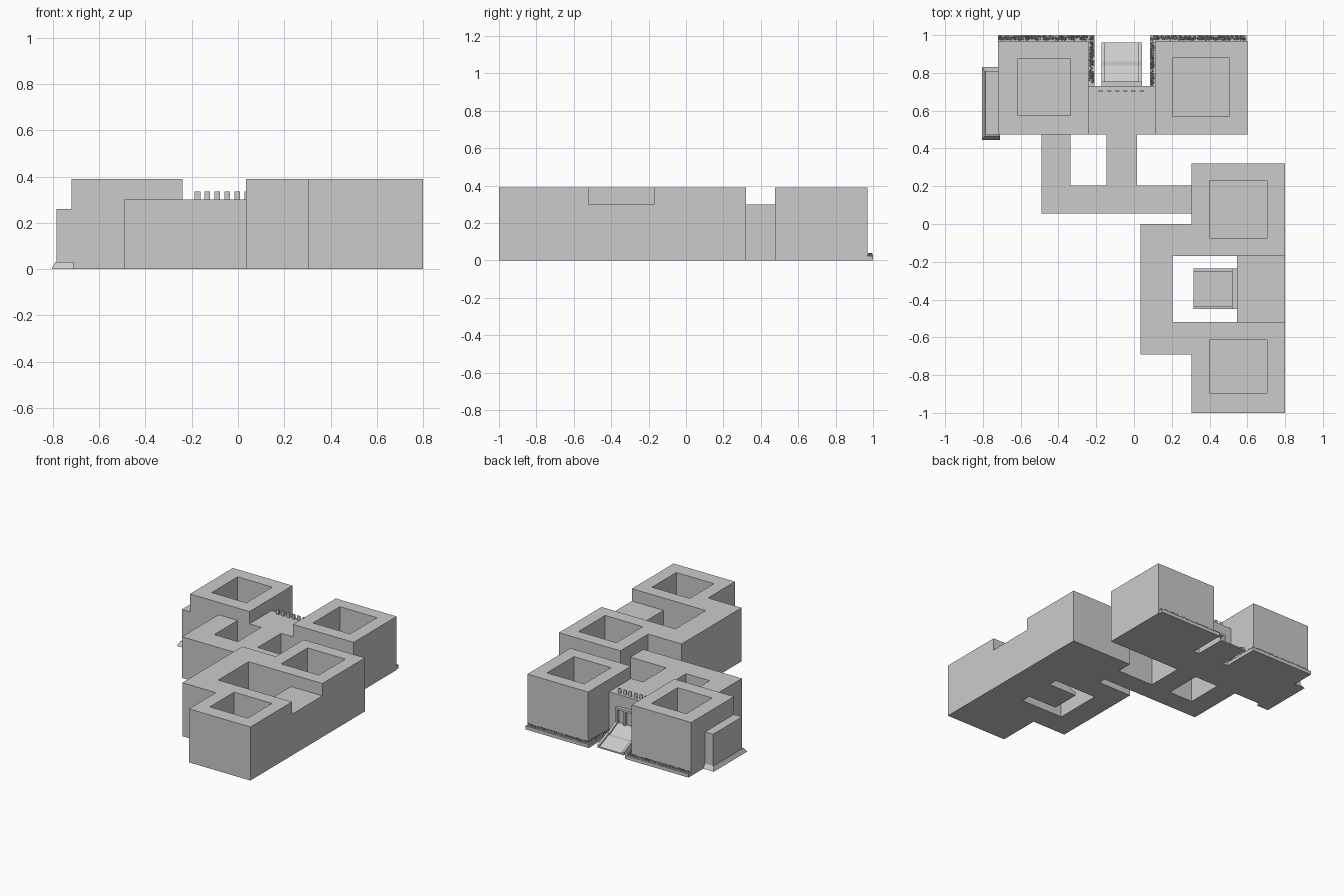
import bpy, bmesh, math, random
from mathutils import Matrix, Vector

if "Cube" in bpy.data.objects:
    bpy.data.objects.remove(bpy.data.objects["Cube"])

random.seed(4)
TALL, LOW, FLOOR = 0.39, 0.30, 0.004


def finish(name, bm):
    bmesh.ops.remove_doubles(bm, verts=bm.verts, dist=1e-5)
    bmesh.ops.recalc_face_normals(bm, faces=bm.faces)
    me = bpy.data.meshes.new(name)
    bm.to_mesh(me)
    bm.free()
    ob = bpy.data.objects.new(name, me)
    bpy.context.collection.objects.link(ob)
    return ob


def add_box(bm, x0, x1, y0, y1, z0, z1):
    m = Matrix.Translation(((x0 + x1) / 2, (y0 + y1) / 2, (z0 + z1) / 2))
    m = m @ Matrix.Diagonal((x1 - x0, y1 - y0, z1 - z0, 1))
    return bmesh.ops.create_cube(bm, size=1, matrix=m)["verts"]


def boxes(name, specs, matrix=None):
    bm = bmesh.new()
    for s in specs:
        add_box(bm, *s)
    ob = finish(name, bm)
    if matrix:
        ob.matrix_world = matrix
    return ob


def prism(name, profile, w0, w1, matrix):
    """Side profile (outward distance, z) extruded across the width."""
    bm = bmesh.new()
    f = bm.faces.new([bm.verts.new((d, w0, z)) for d, z in profile])
    r = bmesh.ops.extrude_face_region(bm, geom=[f])
    vs = [v for v in r["geom"] if isinstance(v, bmesh.types.BMVert)]
    bmesh.ops.translate(bm, verts=vs, vec=(0, w1 - w0, 0))
    ob = finish(name, bm)
    ob.matrix_world = matrix
    return ob


def building(name, rects):
    """One clean shell from plan rectangles (x0, x1, y0, y1, height); later ones win."""
    xs = sorted({v for r in rects for v in r[:2]})
    ys = sorted({v for r in rects for v in r[2:4]})

    def height(i, j):
        if not (0 <= i < len(xs) - 1 and 0 <= j < len(ys) - 1):
            return 0
        cx, cy, h = (xs[i] + xs[i + 1]) / 2, (ys[j] + ys[j + 1]) / 2, 0
        for x0, x1, y0, y1, z in rects:
            if x0 < cx < x1 and y0 < cy < y1:
                h = z
        return h

    bm = bmesh.new()

    def quad(*pts):
        bm.faces.new([bm.verts.new(p) for p in pts])

    for i in range(len(xs) - 1):
        for j in range(len(ys) - 1):
            h = height(i, j)
            if h == 0:
                continue
            a, b, c, d = xs[i], xs[i + 1], ys[j], ys[j + 1]
            quad((a, c, h), (b, c, h), (b, d, h), (a, d, h))
            quad((a, d, 0), (b, d, 0), (b, c, 0), (a, c, 0))
            for di, dj, p, q in ((-1, 0, (a, d), (a, c)), (1, 0, (b, c), (b, d)),
                                 (0, -1, (a, c), (b, c)), (0, 1, (b, d), (a, d))):
                n = height(i + di, j + dj)
                if n < h:
                    quad((*p, n), (*q, n), (*q, h), (*p, h))
    return finish(name, bm)


# Two tall courtyard towers at the back with the low link between and behind them
building("north_building", [
    (-0.72, -0.24, 0.475, 0.97, TALL), (-0.615, -0.335, 0.575, 0.875, FLOOR),
    (0.11, 0.60, 0.475, 0.97, TALL), (0.205, 0.505, 0.57, 0.88, FLOOR),
    (-0.24, 0.11, 0.475, 0.73, LOW),
    (-0.49, -0.335, 0.055, 0.475, LOW), (-0.145, 0.015, 0.205, 0.475, LOW),
    (-0.335, 0.305, 0.055, 0.205, LOW)])

# Two front courtyard towers with a tall left wing and a low right link
building("south_building", [
    (0.305, 0.80, -0.17, 0.32, TALL), (0.40, 0.705, -0.075, 0.23, FLOOR),
    (0.305, 0.80, -1.0, -0.52, TALL), (0.40, 0.705, -0.895, -0.615, FLOOR),
    (0.035, 0.205, -0.69, 0.0, TALL), (0.205, 0.305, -0.17, 0.0, TALL),
    (0.205, 0.305, -0.69, -0.52, TALL), (0.545, 0.80, -0.52, -0.17, LOW)])


# Entrance ramps with side kerbs and a framed portal
def entrance(name, x, y, angle, landing):
    m = Matrix.Translation((x, y, 0)) @ Matrix.Rotation(angle, 4, 'Z')
    mid = [(0.13, 0.055), (0.11, 0.055)] if landing else []
    slope = [(0.23, 0.01)] + mid + [(0.025, 0.10), (0, 0.10)]
    prism(name + "_ramp", [(0, 0), (0.23, 0)] + slope, -0.09, 0.09, m)
    kerb = [(0, 0), (0.23, 0)] + [(d, z + 0.012) for d, z in slope]
    for side, w in (("left", -0.107), ("right", 0.09)):
        prism(f"{name}_kerb_{side}", kerb, w, w + 0.017, m)
    posts = [(0, 0.025, w - 0.007, w + 0.007, 0.1, 0.2) for w in (-0.1, -0.035, 0.035, 0.1)]
    boxes(name + "_portal", posts + [(0, 0.025, -0.107, 0.107, 0.2, 0.215)], m)


entrance("main_entrance", -0.065, 0.73, math.pi / 2, True)
entrance("court_entrance", 0.545, -0.343, math.pi, False)

# Slim annex on the left tower, standing on a sloped base
boxes("annex", [(-0.785, -0.72, 0.475, 0.81, 0, 0.26)])
bm = bmesh.new()
for v in add_box(bm, -0.805, -0.71, 0.445, 0.83, 0, 0.03):
    if v.co.z > 0.02:
        v.co.x = max(v.co.x, -0.79)
        v.co.y = min(max(v.co.y, 0.465), 0.81)
finish("annex_base", bm)

# Planter strips along the back walls, filled with small leaf tufts
strips = [(-0.72, -0.21, 0.97, 1.0), (-0.24, -0.21, 0.73, 0.97),
          (0.085, 0.595, 0.97, 1.0), (0.085, 0.11, 0.73, 0.97)]
boxes("planters", [(*s, 0, 0.025) for s in strips])
bm = bmesh.new()
for x0, x1, y0, y1 in strips:
    for _ in range(int((x1 - x0) * (y1 - y0) * 18000)):
        m = Matrix.Translation((random.uniform(x0 + .005, x1 - .005),
                                random.uniform(y0 + .005, y1 - .005), 0.03))
        m = m @ Matrix.Rotation(random.uniform(0, 3), 4, 'Z')
        bmesh.ops.create_cone(bm, segments=4, radius1=0.005, radius2=0.001,
                              depth=random.uniform(0.01, 0.02), matrix=m)
finish("hedge_tufts", bm)

# Row of plain blocks standing on the entrance roof edge
boxes("roof_blocks", [(x - 0.012, x + 0.012, 0.702, 0.708, 0.30, 0.335)
                      for x in (-0.175 + 0.043 * i for i in range(6))])
